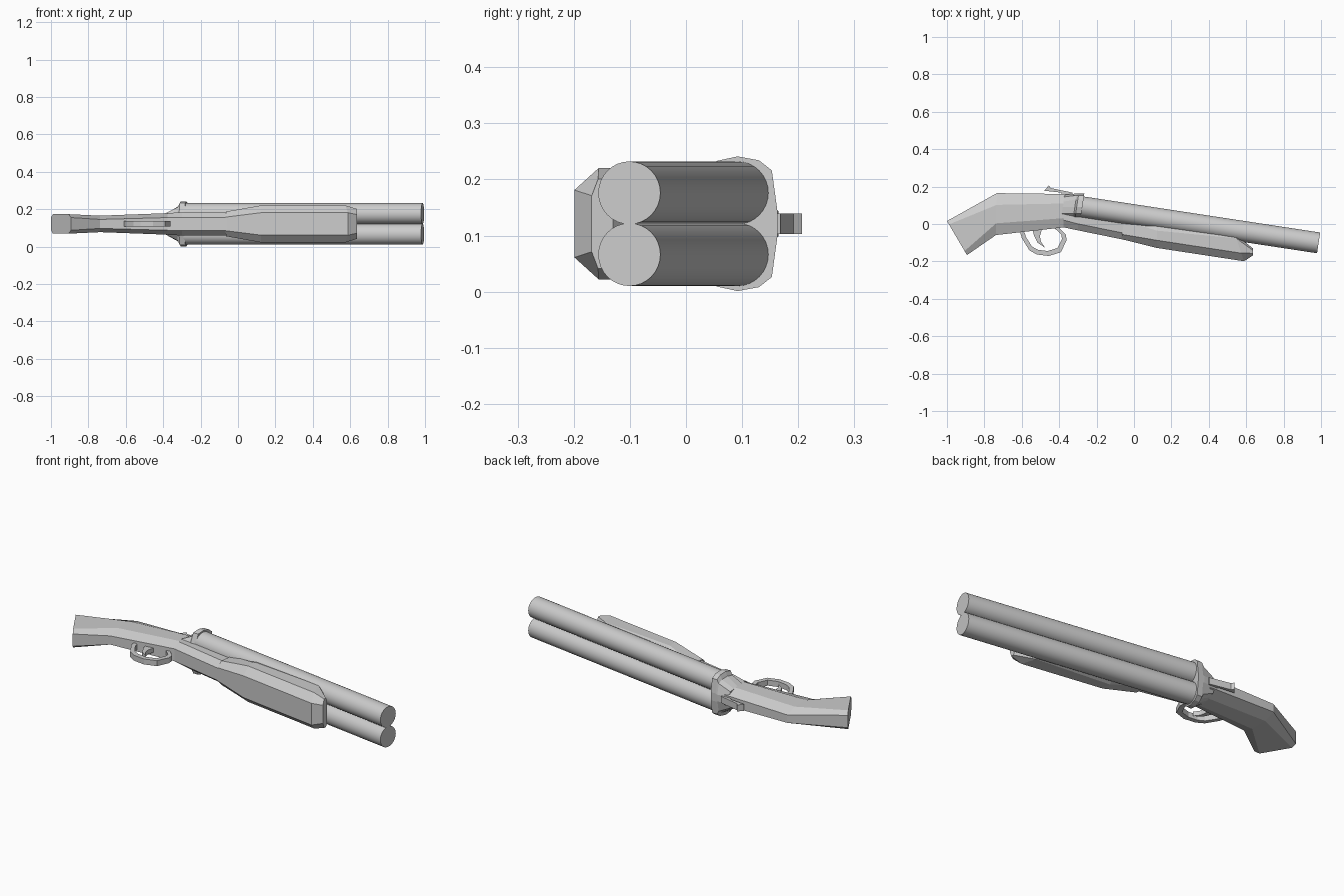
import bpy, bmesh, math
from mathutils import Vector

if "Cube" in bpy.data.objects:
    bpy.data.objects.remove(bpy.data.objects["Cube"])

ZC = 0.121  # mid-plane of the whole gun


def finish(name, bm):
    bmesh.ops.recalc_face_normals(bm, faces=bm.faces)
    me = bpy.data.meshes.new(name)
    bm.to_mesh(me)
    bm.free()
    ob = bpy.data.objects.new(name, me)
    bpy.context.collection.objects.link(ob)
    return ob


def skin(name, rings):
    """Bridge equal-length closed rings and cap both ends."""
    bm = bmesh.new()
    vs = [[bm.verts.new(p) for p in r] for r in rings]
    n = len(vs[0])
    for a, b in zip(vs, vs[1:]):
        for i in range(n):
            j = (i + 1) % n
            bm.faces.new((a[i], a[j], b[j], b[i]))
    bm.faces.new(vs[0])
    bm.faces.new(vs[-1])
    return finish(name, bm)


def octagon(top, bot, hw, hw_top, hw_bot, f_top=0.28, f_bot=0.28):
    """Chamfered section spanning two side-profile points."""
    t, b = Vector(top), Vector(bot)
    half = [(t, hw_top), (t.lerp(b, f_top), hw), (b.lerp(t, f_bot), hw), (b, hw_bot)]
    ring = half + [(p, -w) for p, w in reversed(half)]
    return [(p.x, p.y, ZC + w) for p, w in ring]


def prism(name, pts, width):
    """Side-profile polygon given thickness about the mid-plane."""
    return skin(name, [[(x, y, ZC + s * width / 2) for x, y in pts] for s in (-1, 1)])


# Pistol-grip stock
skin("stock", [
    octagon((-1.0, 0.016), (-0.893, -0.166), 0.052, 0.034, 0.034, 0.1, 0.12),
    octagon((-0.733, 0.165), (-0.738, -0.059), 0.044, 0.022, 0.024),
    octagon((-0.345, 0.16), (-0.375, -0.018), 0.058, 0.028, 0.034),
])

# Receiver bar running under the barrels
skin("receiver", [
    octagon((-0.375, 0.12), (-0.376, -0.018), 0.058, 0.05, 0.034),
    octagon((-0.30, 0.09), (-0.30, -0.034), 0.062, 0.06, 0.034),
    octagon((-0.04, 0.04), (-0.05, -0.085), 0.062, 0.06, 0.034),
])

# Fore-end
skin("fore_end", [
    octagon((-0.05, 0.035), (-0.068, -0.081), 0.066, 0.05, 0.036, 0.15, 0.22),
    octagon((0.123, 0.008), (0.123, -0.128), 0.099, 0.085, 0.06, 0.32, 0.3),
    octagon((0.54, -0.055), (0.588, -0.199), 0.099, 0.08, 0.06, 0.15, 0.3),
    octagon((0.636, -0.13), (0.636, -0.168), 0.08, 0.06, 0.05, 0.3, 0.3),
])

# Breech flange flaring around the barrel ends
flange = [(0.163, 0.022), (0.153, 0.095), (0.13, 0.113), (0.092, 0.12),
          (0.055, 0.112), (0.036, 0.06)]
neck = [(0.158, 0.022), (0.145, 0.045), (0.12, 0.054), (0.092, 0.057),
        (0.055, 0.057), (0.03, 0.05)]
rings = []
for x0, prof in ((-0.38, neck), (-0.315, [(y, w * 0.8) for y, w in flange]),
                 (-0.305, flange), (-0.275, flange)):
    loop = prof + [(y, -w) for y, w in reversed(prof)]
    rings.append([(x0 + (y - 0.1) * 0.152, y, ZC + w) for y, w in loop])
skin("breech_flange", rings)

# Twin barrels
start, end = Vector((-0.30, 0.095, 0)), Vector((0.987, -0.101, 0))
axis = end - start
for label, dz in (("upper", 0.055), ("lower", -0.055)):
    bpy.ops.mesh.primitive_cylinder_add(
        vertices=32, radius=0.056, depth=axis.length,
        location=(start + end) / 2 + Vector((0, 0, ZC + dz)),
        rotation=axis.to_track_quat('Z', 'Y').to_euler())
    bpy.context.object.name = label + "_barrel"
    bpy.ops.object.shade_smooth_by_angle(angle=math.radians(40))

# Trigger guard: outer path plus the same path pulled inward
outer = [(-0.61, -0.04), (-0.60, -0.075), (-0.56, -0.14), (-0.52, -0.163),
         (-0.455, -0.171), (-0.39, -0.15), (-0.36, -0.085), (-0.365, -0.055), (-0.41, -0.01)]
cx, cy = -0.485, -0.06
inner = [(cx + (x - cx) * 0.8, cy + (y - cy) * 0.76) for x, y in outer]
bm = bmesh.new()
loops = [[bm.verts.new((x, y, ZC + s * 0.015)) for x, y in path]
         for path, s in ((outer, 1), (inner, 1), (inner, -1), (outer, -1))]
for k in range(4):
    a, b = loops[k], loops[(k + 1) % 4]
    for i in range(len(outer) - 1):
        bm.faces.new((a[i], a[i + 1], b[i + 1], b[i]))
for i in (0, -1):
    bm.faces.new([l[i] for l in loops])
finish("trigger_guard", bm)

# Curved trigger
prism("trigger", [(-0.545, -0.02), (-0.535, -0.06), (-0.515, -0.10), (-0.475, -0.127),
                  (-0.497, -0.095), (-0.503, -0.065), (-0.49, -0.02)], 0.024)

# Opening lever on top of the breech
prism("top_lever", [(-0.48, 0.178), (-0.455, 0.207), (-0.445, 0.192), (-0.33, 0.168),
                    (-0.33, 0.15), (-0.38, 0.15), (-0.39, 0.168)], 0.036)
